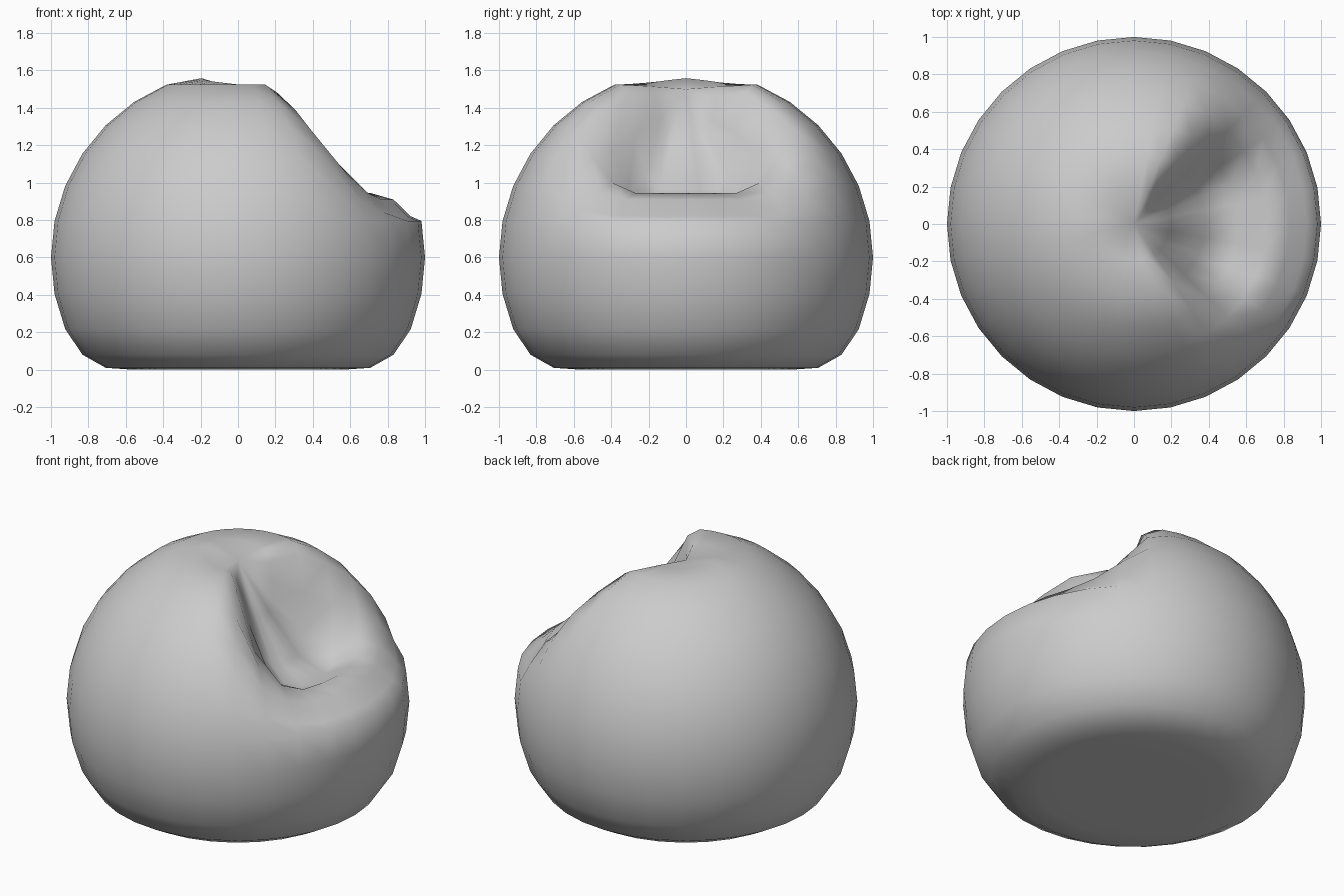
import bpy, bmesh
from math import atan2, degrees, hypot

if "Cube" in bpy.data.objects:
    bpy.data.objects.remove(bpy.data.objects["Cube"])

def interp(t, pts):
    if t <= pts[0][0]:
        return pts[0][1]
    for (a, u), (b, v) in zip(pts, pts[1:]):
        if t <= b:
            return u + (v - u) * (t - a) / (b - a)
    return pts[-1][1]

# seat height by radius, and seat strength by angle from +x (upper and lower rings)
SEAT = [(0, 1.5), (.195, 1.21), (.383, .96), (.556, .87), (.707, .945),
        (.831, .91), (.924, .82), (.981, .795)]
INNER = [(22.5, 1), (33.75, .9), (45, .66), (56.25, .35), (67.5, .18), (90, .15), (180, .06)]
OUTER = [(22.5, 1), (33.75, .85), (45, .47), (56.25, .08), (67.5, 0)]

# beanbag body: round sack with flattened base
bm = bmesh.new()
bmesh.ops.create_uvsphere(bm, u_segments=32, v_segments=16, radius=1)
for v in bm.verts:
    x, y, z = v.co
    r = hypot(x, y)
    z += 0.6
    if z < 0.02:                    # flat base resting on the floor
        z = 0.01 if r > 0.6 else 0.0
    elif z < 0.1:
        z = 0.08
    elif z > 0.7:                   # scooped seat on the +x side
        if r < 0.01:
            z = 1.5
        else:
            a = abs(degrees(atan2(y, x)))
            w = interp(a, INNER if r < 0.3 else OUTER)
            z += (interp(r, SEAT) - z) * w
    v.co.z = z
mesh = bpy.data.meshes.new("beanbag_body")
bm.to_mesh(mesh)
bm.free()
mesh.shade_smooth()
body = bpy.data.objects.new("beanbag_body", mesh)
bpy.context.collection.objects.link(body)
